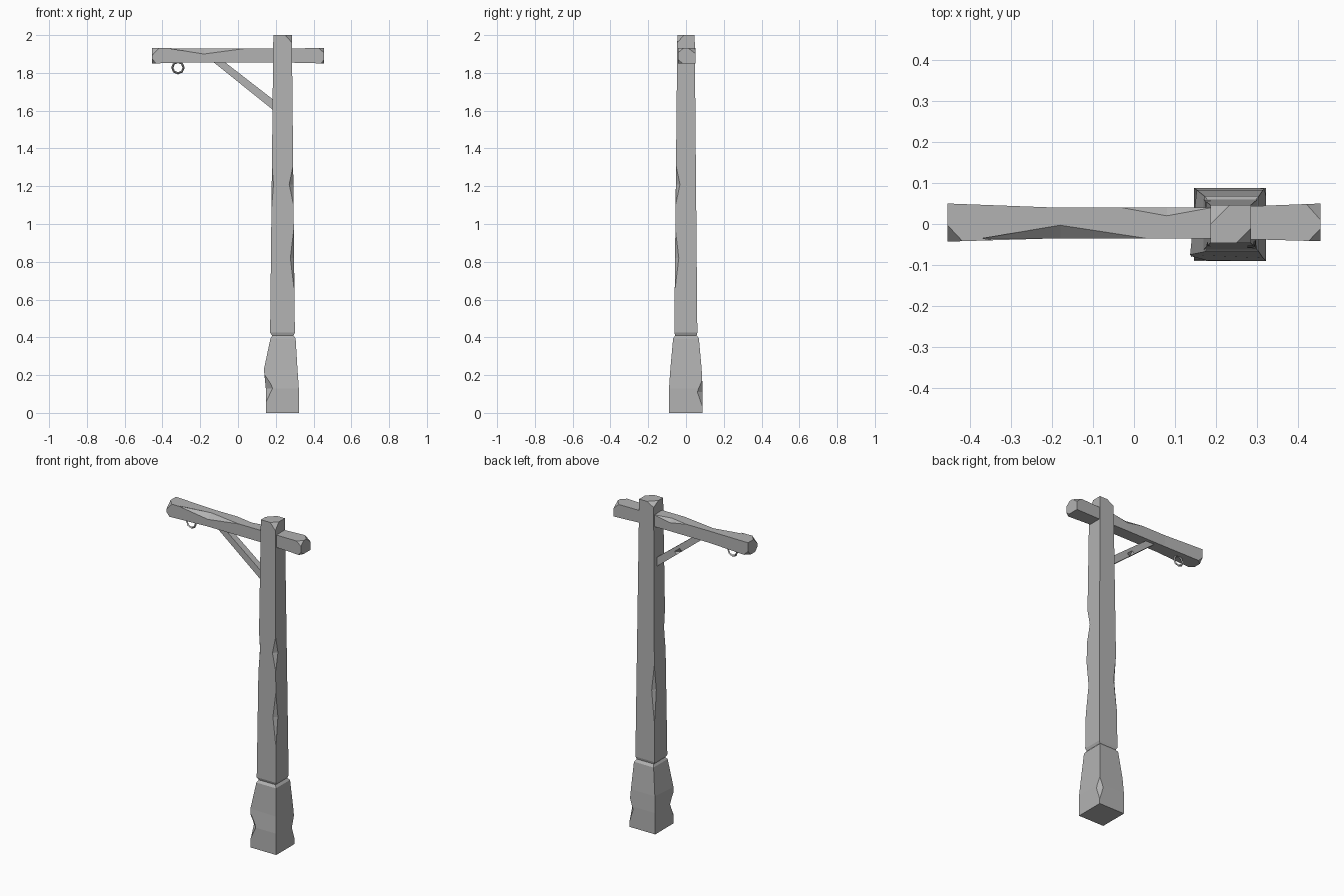
import bpy, bmesh, math
from mathutils import Vector

if "Cube" in bpy.data.objects:
    bpy.data.objects.remove(bpy.data.objects["Cube"], do_unlink=True)

# One plain grey for everything
grey = bpy.data.materials.new("plain grey")
grey.use_nodes = True
grey.diffuse_color = (0.45, 0.45, 0.45, 1)
grey.node_tree.nodes["Principled BSDF"].inputs["Base Color"].default_value = (0.45, 0.45, 0.45, 1)


def finish(name, bm):
    bmesh.ops.recalc_face_normals(bm, faces=bm.faces)
    mesh = bpy.data.meshes.new(name)
    bm.to_mesh(mesh)
    bm.free()
    mesh.materials.append(grey)
    obj = bpy.data.objects.new(name, mesh)
    bpy.context.collection.objects.link(obj)
    return obj


def loft(name, rings):
    """Skin a closed solid over a list of equal-length rings."""
    bm = bmesh.new()
    loops = [[bm.verts.new(p) for p in ring] for ring in rings]
    for a, b in zip(loops, loops[1:]):
        for i in range(len(a)):
            j = (i + 1) % len(a)
            bm.faces.new((a[i], a[j], b[j], b[i]))
    bm.faces.new(loops[0])
    bm.faces.new(loops[-1])
    return finish(name, bm)


def flat_ring(z, x0, x1, y0, y1):
    return [(x0, y0, z), (x1, y0, z), (x1, y1, z), (x0, y1, z)]


def side_ring(x, y0, y1, z0, z1):
    return [(x, y0, z0), (x, y1, z0), (x, y1, z1), (x, y0, z1)]


def chip(obj, chips):
    """Knock diamond-shaped facets out of edges and corners with octahedra."""
    bm = bmesh.new()
    for centre, reach in chips:
        c = Vector(centre)
        tips = []
        for axis in range(3):
            step = Vector((0, 0, 0))
            step[axis] = reach[axis]
            tips.append((bm.verts.new(c + step), bm.verts.new(c - step)))
        for i in range(2):
            for j in range(2):
                for k in range(2):
                    bm.faces.new((tips[0][i], tips[1][j], tips[2][k]))
    cutter = finish("chip_cutter", bm)
    cutter.hide_render = True
    mod = obj.modifiers.new("chips", "BOOLEAN")
    mod.operation = "DIFFERENCE"
    mod.solver = "EXACT"
    mod.object = cutter
    bpy.context.view_layer.objects.active = obj
    bpy.ops.object.modifier_apply(modifier=mod.name)
    bpy.data.objects.remove(cutter, do_unlink=True)


# Flared foot with a bulging front corner
bulge = flat_ring(0.23, 0.153, 0.315, -0.083, 0.083)
bulge[0] = (0.137, -0.075, 0.23)
foot = loft("foot", [
    flat_ring(0, 0.147, 0.322, -0.09, 0.088),
    flat_ring(0.13, 0.147, 0.322, -0.09, 0.088),
    bulge,
    flat_ring(0.395, 0.172, 0.305, -0.068, 0.068),
    flat_ring(0.412, 0.183, 0.292, -0.055, 0.055),
])
chip(foot, [
    ((0.143, -0.088, 0.13), (0.042, 0.036, 0.09)),
    ((0.322, 0.088, 0.11), (0.025, 0.028, 0.08)),
])

# Tapered post
post = loft("post", [
    flat_ring(0.405, 0.183, 0.292, -0.055, 0.055),
    flat_ring(0.425, 0.17, 0.301, -0.062, 0.06),
    flat_ring(2, 0.187, 0.285, -0.046, 0.046),
])
chip(post, [
    ((0.293, -0.054, 1.21), (0.022, 0.022, 0.11)),
    ((0.297, -0.058, 0.82), (0.02, 0.02, 0.18)),
    ((0.178, -0.054, 1.21), (0.01, 0.012, 0.14)),
    ((0.174, 0.057, 0.86), (0.02, 0.02, 0.2)),
    ((0.285, -0.046, 2), (0.035, 0.035, 0.04)),
    ((0.187, 0.046, 2), (0.046, 0.046, 0.025)),
])

# Crossbeam, pinched along the middle
beam = loft("crossbeam", [
    side_ring(-0.455, -0.043, 0.05, 1.85, 1.932),
    side_ring(-0.19, -0.035, 0.04, 1.856, 1.928),
    side_ring(0.2, -0.035, 0.04, 1.856, 1.928),
    side_ring(0.455, -0.042, 0.05, 1.85, 1.932),
])
chip(beam, [
    ((-0.18, -0.035, 1.928), (0.21, 0.032, 0.028)),
    ((0.08, 0.04, 1.928), (0.11, 0.02, 0.02)),
    ((-0.455, -0.043, 1.932), (0.038, 0.04, 0.04)),
    ((-0.455, -0.043, 1.85), (0.022, 0.025, 0.025)),
    ((-0.455, 0.05, 1.85), (0.03, 0.025, 0.03)),
    ((0.455, -0.042, 1.932), (0.03, 0.03, 0.025)),
    ((0.455, 0.05, 1.932), (0.036, 0.04, 0.03)),
    ((0.455, -0.042, 1.85), (0.015, 0.025, 0.02)),
])

# Diagonal brace between post and beam
brace = loft("brace", [
    [(x, y, z) for x, z in ((-0.14, 1.865), (-0.08, 1.865), (0.2, 1.648), (0.2, 1.592))]
    for y in (-0.02, 0.02)
])
chip(brace, [((0.03, 0.02, 1.728), (0.035, 0.02, 0.028))])

# Hanging ring under the long end
ring_centre = Vector((-0.318, 0.003, 1.828))
bm = bmesh.new()
sides, band = 8, 4
hoops = []
for i in range(sides):
    a = math.tau * i / sides
    hoop = []
    for j in range(band):
        b = math.tau * j / band
        r = 0.03 + 0.006 * math.cos(b)
        offset = Vector((r * math.cos(a), 0.006 * math.sin(b), r * math.sin(a)))
        hoop.append(bm.verts.new(ring_centre + offset))
    hoops.append(hoop)
for i in range(sides):
    p, q = hoops[i], hoops[(i + 1) % sides]
    for j in range(band):
        k = (j + 1) % band
        bm.faces.new((p[j], p[k], q[k], q[j]))
finish("hanging_ring", bm)
